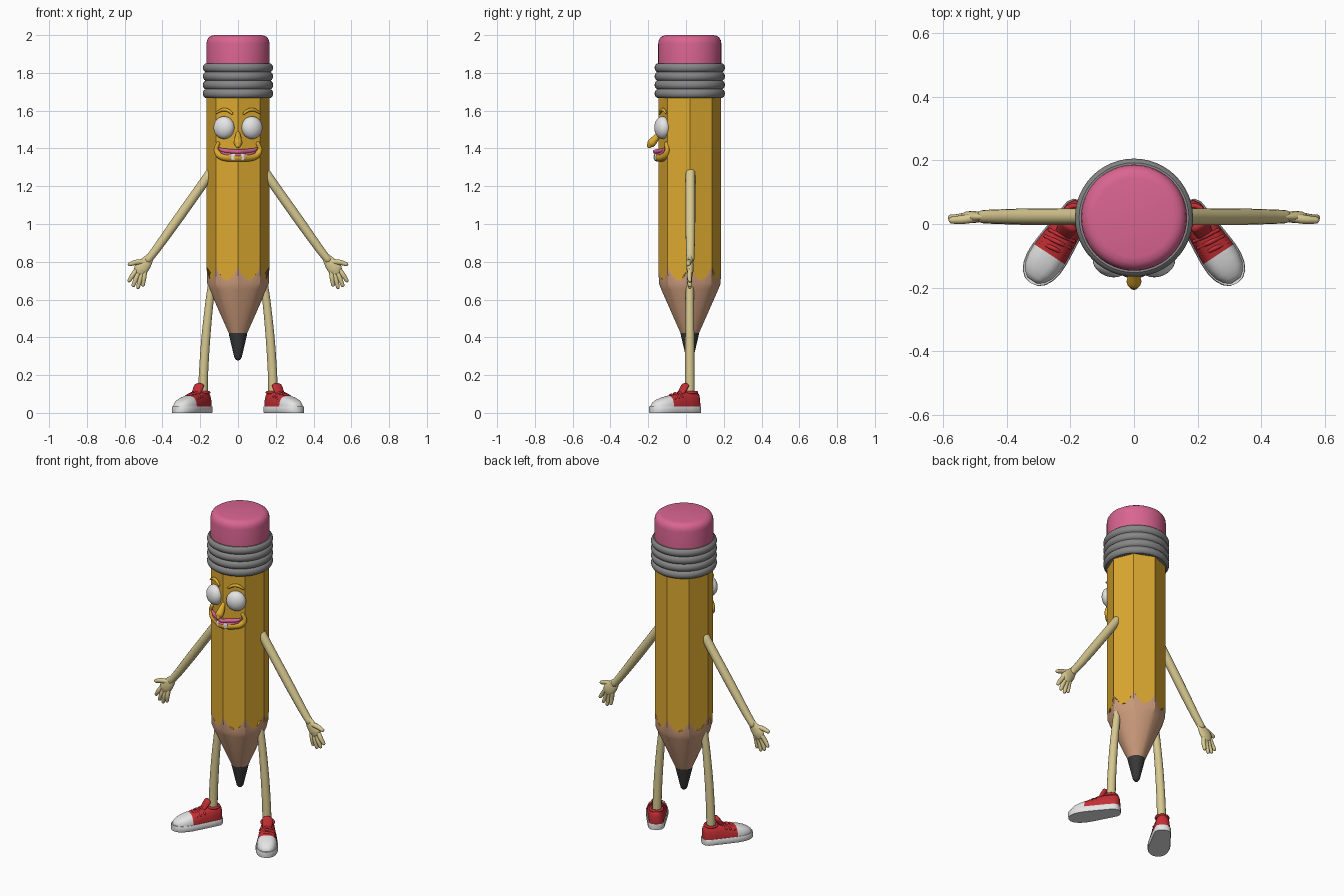
import bpy, bmesh, math
from mathutils import Vector

if "Cube" in bpy.data.objects:
    bpy.data.objects.remove(bpy.data.objects["Cube"])

CY = 0.02  # depth of the pencil axis


def material(name, col):
    m = bpy.data.materials.new(name)
    m.diffuse_color = (*col, 1)
    m.use_nodes = True
    m.node_tree.nodes["Principled BSDF"].inputs["Base Color"].default_value = m.diffuse_color
    return m


YELLOW = material("yellow_paint", (0.72, 0.40, 0.03))
PINK = material("pink_rubber", (0.70, 0.13, 0.28))
GREY = material("grey_metal", (0.24, 0.24, 0.24))
WOOD = material("bare_wood", (0.60, 0.33, 0.20))
LEAD = material("dark_lead", (0.04, 0.04, 0.04))
SKIN = material("pale_skin", (0.68, 0.58, 0.28))
RED = material("red_canvas", (0.55, 0.028, 0.035))
WHITE = material("white", (0.78, 0.78, 0.78))


def loft(name, rings, mats, split=None, angle=35):
    """Skin a list of rings; faces from ring `split` on use the second material."""
    bm = bmesh.new()
    vs = [[bm.verts.new(p) for p in r] for r in rings]
    n = len(vs[0])
    for i in range(len(vs) - 1):
        for k in range(n):
            j = (k + 1) % n
            f = bm.faces.new((vs[i][k], vs[i][j], vs[i + 1][j], vs[i + 1][k]))
            f.material_index = int(split is not None and i >= split)
    bm.faces.new(vs[0])
    bm.faces.new(vs[-1]).material_index = int(split is not None)
    bmesh.ops.recalc_face_normals(bm, faces=bm.faces)
    me = bpy.data.meshes.new(name)
    bm.to_mesh(me)
    bm.free()
    for m in mats:
        me.materials.append(m)
    me.shade_smooth()
    me.set_sharp_from_angle(angle=math.radians(angle))
    ob = bpy.data.objects.new(name, me)
    bpy.context.collection.objects.link(ob)
    return ob


def lathe(name, prof, mat, n=48):
    loft(name, [[(r * math.sin(k * math.tau / n), CY + r * math.cos(k * math.tau / n), z)
                 for k in range(n)] for r, z in prof], [mat])


def spline(pts, steps=5):
    """Catmull-Rom resampling of (x, y, z, r) points."""
    p = [Vector(q) for q in pts]
    p = [2 * p[0] - p[1]] + p + [2 * p[-1] - p[-2]]
    out = []
    for i in range(1, len(p) - 2):
        a, b, c, d = p[i - 1:i + 3]
        for s in range(steps):
            t = s / steps
            out.append(0.5 * (2 * b + (c - a) * t + (2 * a - 5 * b + 4 * c - d) * t * t
                              + (3 * b - a - 3 * c + d) * t ** 3))
    return out + [p[-2]]


def tube(name, pts, mat, flat=1.0, ref=(0, 1, 0), n=14):
    """Round-ended tube; `flat` scales its section along the ref direction."""
    s = spline(pts)
    c = [q.to_3d() if len(q) == 3 else Vector(q[:3]) for q in s]
    r = [max(q[3], 0.002) for q in s]
    tan = [(c[min(i + 1, len(c) - 1)] - c[max(i - 1, 0)]).normalized() for i in range(len(c))]
    sect = list(zip(c, tan, r))
    caps = [math.radians(a) for a in (80, 55, 28)]
    head = [(c[0] - tan[0] * r[0] * flat * math.sin(a), tan[0], r[0] * math.cos(a)) for a in caps]
    tail = [(c[-1] + tan[-1] * r[-1] * flat * math.sin(a), tan[-1], r[-1] * math.cos(a))
            for a in reversed(caps)]
    rings = []
    for p, t, rad in head + sect + tail:
        n1 = Vector(ref)
        n1 = (n1 - t * n1.dot(t)).normalized()
        n2 = t.cross(n1)
        rings.append([p + rad * (flat * math.cos(k * math.tau / n) * n1
                                 + math.sin(k * math.tau / n) * n2) for k in range(n)])
    return loft(name, rings, [mat], angle=60)


def ball(name, loc, size, mat, rot=(0, 0, 0)):
    bpy.ops.mesh.primitive_uv_sphere_add(segments=28, ring_count=16, location=loc, rotation=rot)
    ob = bpy.context.object
    ob.name = name
    ob.scale = size
    ob.data.materials.append(mat)
    ob.data.shade_smooth()


# Eight-sided body with a scalloped paint edge, peaks at the corners
R, N = 0.166, 64
COLS = []
for k in range(N):
    f = (k % 8) / 8
    COLS.append((k * math.tau / N, R * math.cos(math.pi / 8) / math.cos((f - 0.5) * math.pi / 4),
                 0.703 + 0.07 * (2 * f - 1) ** 2))


def octa(z=None, blend=0.0, circle=0.0):
    return [((r * (1 - blend) + circle * blend) * math.sin(a),
             CY - (r * (1 - blend) + circle * blend) * math.cos(a),
             zs if z is None else z) for a, r, zs in COLS]


loft("painted_body", [octa(1.69), octa()], [YELLOW], angle=25)
loft("sharpened_wood", [octa(), octa(0.685, 0.25, 0.155), octa(0.655, 0.75, 0.147),
                        octa(0.42, 1, 0.048)], [WOOD], angle=25)
lathe("lead_tip", [(0.049, 0.422), (0.047, 0.41), (0.023, 0.308), (0.019, 0.292),
                   (0.012, 0.282), (0.004, 0.278)], LEAD)

# Ribbed metal band and eraser
ribs = [(0.173 + 0.013 * abs(math.sin(math.pi * i / 8)) ** 0.6, 1.668 + 0.182 * i / 32)
        for i in range(33)]
lathe("metal_band", [(0.15, 1.668)] + ribs + [(0.16, 1.85)], GREY)
lathe("eraser", [(0.167, 1.84), (0.167, 1.955), (0.164, 1.973), (0.156, 1.987),
                 (0.143, 1.996), (0.125, 2.0)], PINK)


def skin_y(x):
    """Depth of the body surface on the front faces."""
    return CY - R + 0.414 * abs(x)


# Nose and mouth
tube("nose", [(0, -0.138, 1.485, 0.009), (0, -0.16, 1.455, 0.018), (0, -0.183, 1.428, 0.023),
              (0, -0.194, 1.415, 0.014)], YELLOW, ref=(1, 0, 0))


def arc(pts, out):
    """Symmetric path across the front from half-side (x, z, r) points."""
    full = [(-x, z, r) for x, z, r in reversed(pts) if x] + pts
    return [(x, skin_y(x) - out * (1 - 0.6 * abs(x) / 0.12), z, r) for x, z, r in full]


tube("smile_crease", arc([(0, 1.352, 0.022), (0.05, 1.352, 0.022), (0.095, 1.362, 0.019),
                          (0.116, 1.392, 0.013), (0.106, 1.425, 0.011)], 0.004), YELLOW)
tube("upper_lip", arc([(0, 1.383, 0.011), (0.04, 1.386, 0.012), (0.08, 1.390, 0.010),
                       (0.1, 1.402, 0.005)], 0.018), PINK)
tube("lower_lip", arc([(0, 1.364, 0.009), (0.04, 1.366, 0.010), (0.08, 1.378, 0.009),
                       (0.098, 1.398, 0.004)], 0.016), PINK)

# Shoe stations: distance from ankle toward toe, half width, height
SHOE = [(-0.054, 0.014, 0.085), (-0.048, 0.029, 0.103), (-0.03, 0.041, 0.112),
        (0.02, 0.047, 0.113), (0.07, 0.052, 0.106), (0.11, 0.056, 0.096), (0.138, 0.058, 0.09),
        (0.17, 0.057, 0.082), (0.2, 0.05, 0.071), (0.222, 0.038, 0.059), (0.237, 0.02, 0.046)]

for s, side in ((1, "left"), (-1, "right")):
    # Eyes, brows, front teeth
    ball(side + "_eye", (s * 0.074, -0.124, 1.51), (0.057, 0.042, 0.06), WHITE,
         (0, 0, s * math.radians(20)))
    tube(side + "_brow", [(s * x, skin_y(x) - 0.008, z, r) for x, z, r in
                          ((0.032, 1.585, 0.006), (0.055, 1.602, 0.009), (0.085, 1.604, 0.009),
                           (0.114, 1.588, 0.005))], YELLOW)
    tube(side + "_tooth", [(s * 0.021, -0.158, 1.365, 0.017), (s * 0.021, -0.159, 1.343, 0.016)],
         WHITE, flat=0.5)

    # Arm and hand
    tube(side + "_arm", [(s * x, 0.023, z, r) for x, z, r in
                         ((0.145, 1.272, 0.026), (0.22, 1.165, 0.026), (0.33, 1.01, 0.026),
                          (0.43, 0.87, 0.023), (0.475, 0.812, 0.021))], SKIN)
    tube(side + "_palm", [(s * x, 0.022, z, r) for x, z, r in
                          ((0.465, 0.825, 0.022), (0.49, 0.792, 0.034), (0.512, 0.764, 0.038),
                           (0.522, 0.745, 0.032))], SKIN, flat=0.5)
    tube(side + "_thumb", [(s * 0.5, 0.02, 0.8, 0.015), (s * 0.54, 0.014, 0.797, 0.014),
                           (s * 0.573, 0.012, 0.787, 0.011)], SKIN)
    for i, (x0, z0, x1, z1) in enumerate(((0.54, 0.755, 0.576, 0.701), (0.526, 0.745, 0.554, 0.676),
                                          (0.51, 0.74, 0.529, 0.666), (0.494, 0.745, 0.503, 0.678))):
        tube(f"{side}_finger_{i + 1}", [(s * x0, 0.022, z0, 0.013),
             (s * (x0 + x1) / 2, 0.018, (z0 + z1) / 2, 0.013), (s * x1, 0.02, z1, 0.01)], SKIN)

    # Leg
    tube(side + "_leg", [(s * x, 0.02, z, r) for x, z, r in
                         ((0.137, 0.69, 0.021), (0.152, 0.58, 0.022), (0.17, 0.4, 0.024),
                          (0.182, 0.22, 0.025), (0.186, 0.09, 0.026))], SKIN)

    # Shoe, turned outward
    def place(u, v, z):
        return (s * (0.19 + 0.55 * u + 0.835 * v), 0.02 - 0.835 * u + 0.55 * v, z)

    rings = []
    for u, w, h in SHOE:
        ang = [math.pi * k / 16 for k in range(17)]
        rings.append([place(u, w * math.copysign(abs(math.cos(a)) ** 0.7, math.cos(a)),
                            0.02 + (h - 0.02) * max(math.sin(a), 0) ** 0.75) for a in ang])
    loft(side + "_shoe_upper", rings, [RED, WHITE], split=6, angle=50)

    def outline(z, grow):
        edge = [(u * 1.02, w + grow) for u, w, h in SHOE]
        return ([place(-0.058, 0, z)] + [place(u, w, z) for u, w in edge]
                + [place(0.247, 0, z)] + [place(u, -w, z) for u, w in reversed(edge)])

    loft(side + "_shoe_sole", [outline(0, 0.002), outline(0.006, 0.005), outline(0.03, 0.005),
                               outline(0.035, 0.002)], [WHITE])
    # Collar, tongue and laces
    tube(side + "_shoe_collar", [(*place(0.034 * math.cos(a) - 0.004, 0.034 * math.sin(a), 0.108),
                                  0.008) for a in [math.tau * k / 10 for k in range(11)]],
         RED, ref=(0, 0, 1), n=8)
    tube(side + "_shoe_tongue", [(*place(0.06, 0, 0.1), 0.026), (*place(0.042, 0, 0.125), 0.03),
                                 (*place(0.03, 0, 0.143), 0.03)], RED, flat=0.5,
         ref=(s * 0.55, -0.835, 0))
    for i, (u, z) in enumerate(((0.068, 0.108), (0.092, 0.103), (0.116, 0.096))):
        tube(f"{side}_lace_{i + 1}", [(*place(u - 0.006, -0.042, z - 0.022), 0.006),
             (*place(u, 0, z + 0.001), 0.007), (*place(u + 0.006, 0.042, z - 0.022), 0.006)],
             RED, ref=(0, 0, 1), n=8)
